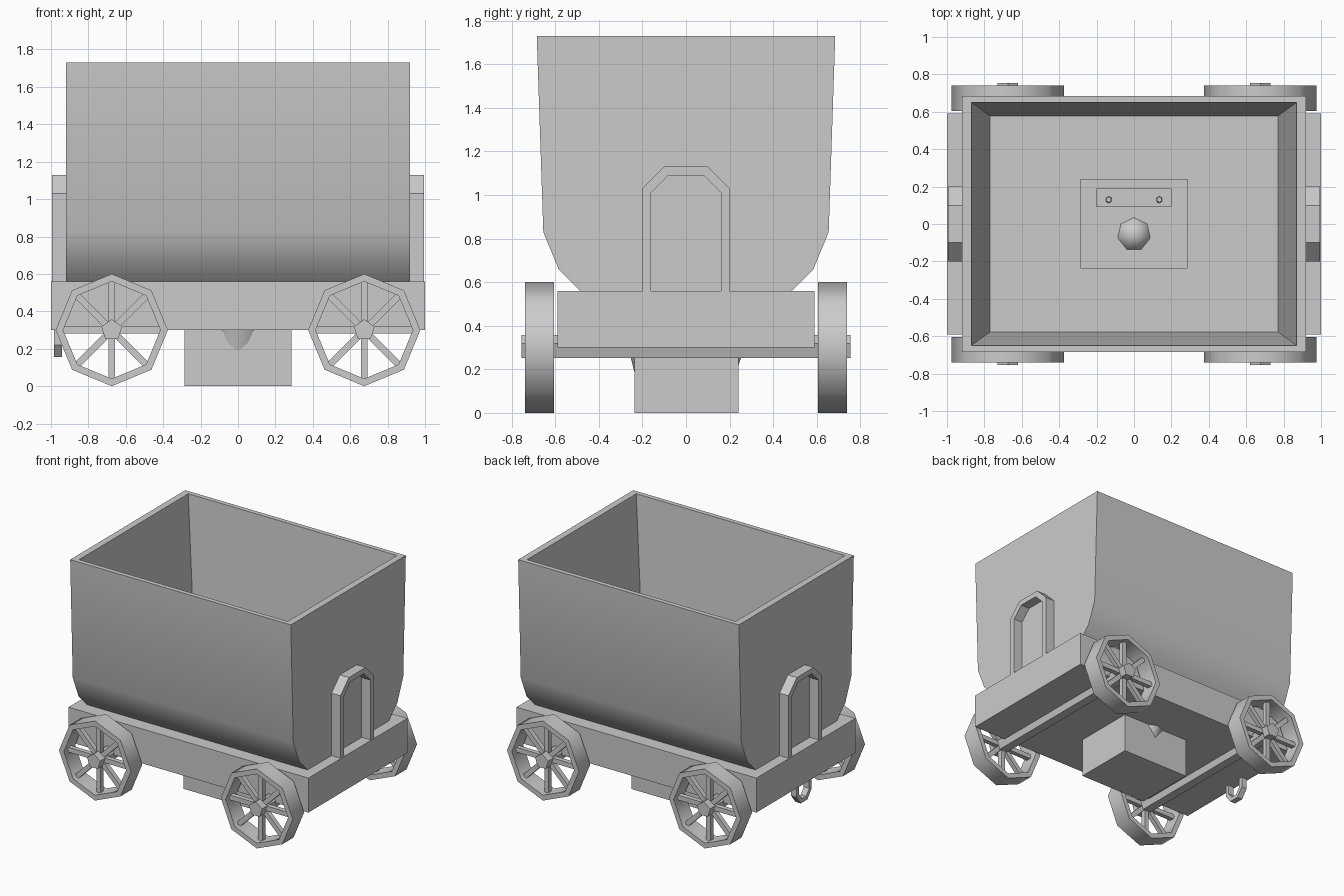
import bpy, bmesh, math
from mathutils import Vector

if "Cube" in bpy.data.objects:
    bpy.data.objects.remove(bpy.data.objects["Cube"])

grey = bpy.data.materials.new("plain grey")
grey.diffuse_color = (0.6, 0.6, 0.6, 1)
grey.use_nodes = True
grey.node_tree.nodes["Principled BSDF"].inputs["Base Color"].default_value = grey.diffuse_color


def finish(bm, name, smooth=None):
    bmesh.ops.recalc_face_normals(bm, faces=bm.faces)
    mesh = bpy.data.meshes.new(name)
    bm.to_mesh(mesh)
    bm.free()
    mesh.materials.append(grey)
    obj = bpy.data.objects.new(name, mesh)
    bpy.context.collection.objects.link(obj)
    if smooth:
        bpy.ops.object.select_all(action='DESELECT')
        obj.select_set(True)
        bpy.context.view_layer.objects.active = obj
        bpy.ops.object.shade_smooth_by_angle(angle=math.radians(smooth))
    return obj


def bridge(bm, a, b):
    for i in range(len(a)):
        j = (i + 1) % len(a)
        bm.faces.new((a[i], a[j], b[j], b[i]))


def add_box(bm, lo, hi):
    lo, hi = Vector(lo), Vector(hi)
    verts = bmesh.ops.create_cube(bm, size=1)["verts"]
    for v in verts:
        v.co = (lo + hi) / 2 + v.co * (hi - lo)
    return verts


def box(name, lo, hi):
    bm = bmesh.new()
    add_box(bm, lo, hi)
    return finish(bm, name)


def cone(name, loc, r_low, r_high, height, sides, smooth=None):
    bm = bmesh.new()
    bmesh.ops.create_cone(bm, cap_ends=True, segments=sides, radius1=r_low,
                          radius2=r_high, depth=height)
    bmesh.ops.translate(bm, verts=bm.verts, vec=loc)
    return finish(bm, name, smooth)


def prism_y(bm, x, z, radius, sides, y0, y1, inner=None):
    """Prism or ring along y with one corner pointing up."""
    def loop(r, y):
        pts = [math.pi / 2 + math.tau * i / sides for i in range(sides)]
        return [bm.verts.new((x + r * math.cos(a), y, z + r * math.sin(a))) for a in pts]
    a, b = loop(radius, y0), loop(radius, y1)
    bridge(bm, a, b)
    if inner:
        c, d = loop(inner, y0), loop(inner, y1)
        bridge(bm, c, d)
        bridge(bm, a, c)
        bridge(bm, b, d)
    else:
        bm.faces.new(a)
        bm.faces.new(b)


def arch(name, outer, inner, x0, x1):
    """Open bar frame: (y, z) half profiles mirrored across y, extruded in x."""
    bm = bmesh.new()
    def loop(half, x):
        path = half + [(-y, z) for y, z in reversed(half)]
        return [bm.verts.new((x, y, z)) for y, z in path]
    o0, o1, i0, i1 = loop(outer, x0), loop(outer, x1), loop(inner, x0), loop(inner, x1)
    rings = list(zip(o0, o1, i1, i0))
    for a, b in zip(rings, rings[1:]):
        bridge(bm, a, b)
    bm.faces.new(rings[0])
    bm.faces.new(rings[-1])
    return finish(bm, name)


# Tub: curved lower sides, flared walls and a tapering hollow
bm = bmesh.new()
half = [(0.485, 0.56), (0.585, 0.66), (0.655, 0.83), (0.685, 1.73)]
section = half + [(-y, z) for y, z in reversed(half)]
ends = [[bm.verts.new((x, y, z)) for y, z in section] for x in (-0.92, 0.92)]
for i in range(len(section)):
    j = (i + 1) % len(section)
    if i != 3:                                   # open top
        bm.faces.new((ends[0][i], ends[0][j], ends[1][j], ends[1][i]))
for e in ends:
    bm.faces.new(e)
signs = [(-1, -1), (1, -1), (1, 1), (-1, 1)]
top = [ends[0][4], ends[1][4], ends[1][3], ends[0][3]]
rim = [bm.verts.new((0.87 * a, 0.65 * b, 1.73)) for a, b in signs]
floor = [bm.verts.new((0.77 * a, 0.578 * b, 0.67)) for a, b in signs]
bridge(bm, top, rim)
bridge(bm, rim, floor)
bm.faces.new(floor)
finish(bm, "tub", 30)

# Chassis and the block passing through it
box("chassis", (-1, -0.59, 0.30), (1, 0.59, 0.56))
box("centre_block", (-0.287, -0.237, 0), (0.287, 0.24, 0.68))
cone("front_taper", (0, -0.11, 0.21), 0.11, 0.155, 0.18, 16, 30)
cone("rear_spike", (0, 0.18, 0.17), 0.0, 0.09, 0.27, 8, 50)

# Fittings on the tub floor
box("floor_plate", (-0.2, 0.09, 0.67), (0.2, 0.19, 0.70))
for x in (-0.135, 0.135):
    cone("plate_bolt", (x, 0.13, 0.705), 0.02, 0.014, 0.02, 6)
cone("floor_cone", (0, -0.055, 0.76), 0.092, 0.0, 0.17, 7, 60)

# End handles
for s in (-1, 1):
    arch("end_handle",
         [(0.20, 0.56), (0.20, 1.03), (0.10, 1.13)],
         [(0.16, 0.56), (0.16, 1.01), (0.08, 1.09)], s * 0.91, s * 0.995)

# Coupling loop under one end
arch("coupling_loop",
     [(0.09, 0.31), (0.09, 0.22), (0.04, 0.155)],
     [(0.06, 0.31), (0.06, 0.23), (0.025, 0.185)], -0.985, -0.94)

# Axles and spoked wheels
WZ = 0.30
for x in (-0.675, 0.675):
    bm = bmesh.new()
    prism_y(bm, x, WZ, 0.058, 5, -0.755, 0.755)
    finish(bm, "axle")
    for s in (-1, 1):
        bm = bmesh.new()
        prism_y(bm, x, WZ, 0.30, 8, s * 0.605, s * 0.74, inner=0.26)
        finish(bm, "wheel_rim", 50)
        bm = bmesh.new()
        for k in range(8):
            a = k * math.pi / 4
            for v in add_box(bm, (0.03, -0.018, -0.018), (0.265, 0.018, 0.018)):
                r, t, y = v.co
                v.co = (x + r * math.cos(a) - t * math.sin(a), s * 0.68 + y,
                        WZ + r * math.sin(a) + t * math.cos(a))
        finish(bm, "wheel_spokes")
